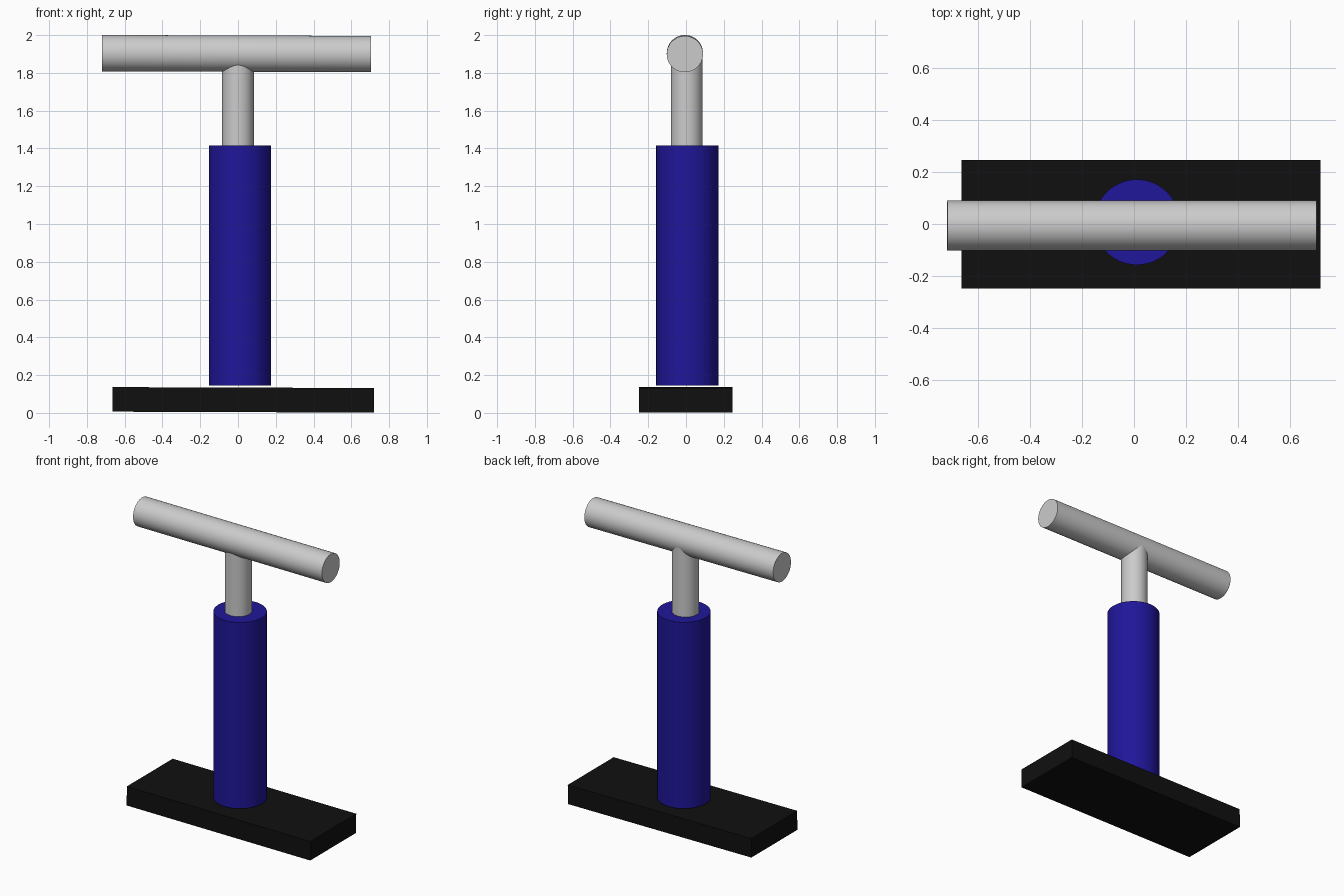
import bpy
import math

if "Cube" in bpy.data.objects:
    bpy.data.objects.remove(bpy.data.objects["Cube"])


def material(name, color):
    mat = bpy.data.materials.new(name)
    mat.diffuse_color = (*color, 1)
    mat.use_nodes = True
    mat.node_tree.nodes["Principled BSDF"].inputs["Base Color"].default_value = mat.diffuse_color
    return mat


def finish(name, mat=None):
    ob = bpy.context.object
    ob.name = name
    if mat:
        ob.data.materials.append(mat)
    bpy.ops.object.shade_smooth_by_angle(angle=math.radians(35))
    return ob


def rod(name, radius, length, center, rotation=(0, 0, 0), mat=None):
    bpy.ops.mesh.primitive_cylinder_add(vertices=48, radius=radius, depth=length,
                                        location=center, rotation=rotation)
    return finish(name, mat)


blue = material("dark_blue", (0.014, 0.008, 0.32))
black = material("black", (0.005, 0.005, 0.005))
tilt = math.radians(0.2)

# Flat foot plate, very slightly tilted
bpy.ops.mesh.primitive_cube_add(size=1, location=(0.027, -0.001, 0.069),
                                rotation=(0, tilt, 0))
plate = bpy.context.object
plate.scale = (1.385, 0.495, 0.13)
bpy.ops.object.transform_apply(location=False, rotation=False, scale=True)
finish("foot_plate", black)

# Thick barrel, hovering just above the plate
rod("barrel", 0.165, 1.27, (0.011, 0.007, 0.78), mat=blue)

# Thin rod rising from the barrel into the handle
rod("stem", 0.084, 0.52, (0, 0.004, 1.64))

# Round cross handle
rod("handle", 0.096, 1.425, (-0.008, -0.006, 1.902), (0, math.pi / 2 + tilt, 0))
